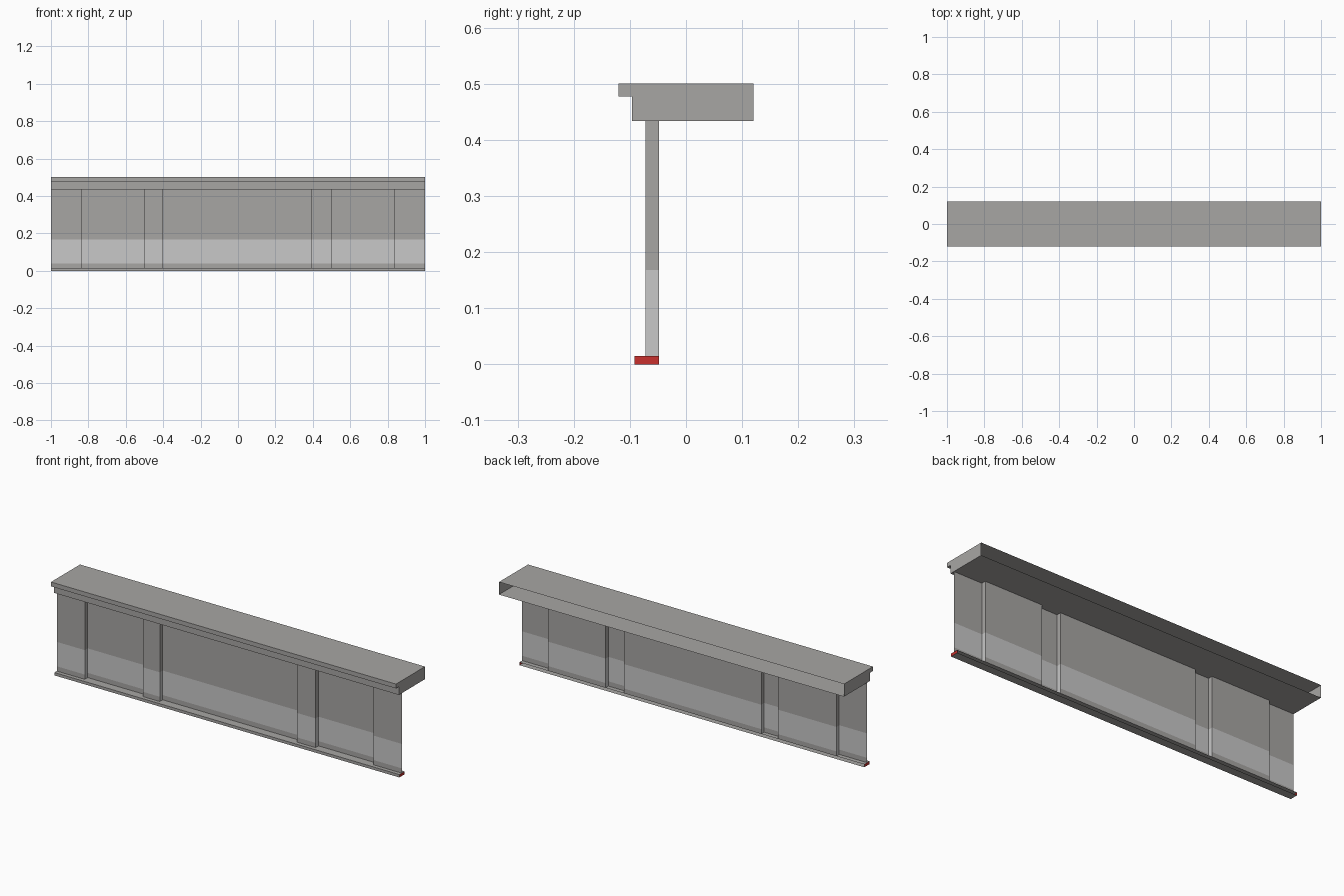
import bpy

if "Cube" in bpy.data.objects:
    bpy.data.objects.remove(bpy.data.objects["Cube"])


def material(name, rgb):
    m = bpy.data.materials.new(name)
    m.diffuse_color = (*rgb, 1)
    m.use_nodes = True
    m.node_tree.nodes["Principled BSDF"].inputs["Base Color"].default_value = m.diffuse_color
    return m


STONE = material("warm grey stone", (0.39, 0.38, 0.37))
PALE = material("pale grey", (0.58, 0.58, 0.58))
RED = material("red", (0.58, 0.03, 0.026))


def add_object(name, verts, faces, mats, indices):
    me = bpy.data.meshes.new(name)
    me.from_pydata(verts, [], faces)
    for m in mats:
        me.materials.append(m)
    for p, i in zip(me.polygons, indices):
        p.material_index = i
    me.update()
    ob = bpy.data.objects.new(name, me)
    bpy.context.collection.objects.link(ob)
    return ob


def moulding(name, profile, mats, cap_index):
    """Sweep a (y, z) profile along x; the back stays open, the ends are capped."""
    n = len(profile)
    verts = [(x, y, z) for x in (-1, 1) for y, z in profile]
    faces = [(i, i + 1, n + i + 1, n + i) for i in range(n - 1)]
    faces += [tuple(reversed(range(n))), tuple(range(n, 2 * n))]
    return add_object(name, verts, faces, mats, [0] * (n - 1) + [cap_index] * 2)


# Stepped cornice with an open back
moulding("cornice", [(0.12, 0.434), (-0.096, 0.434), (-0.096, 0.477),
                     (-0.12, 0.477), (-0.12, 0.5), (0.12, 0.5)][::1], [STONE], 0)

# Base strip with red ends
moulding("base_strip", [(-0.048, 0), (-0.092, 0), (-0.092, 0.015),
                        (-0.048, 0.015)], [STONE, RED], 1)

# Wall sheet that steps forward at the pilasters, in horizontal colour bands
FRONT, BACK = -0.072, -0.048
path = [(-1, FRONT)]
y = FRONT
for x in (-0.838, -0.5, -0.403, 0.392, 0.5, 0.835):
    path.append((x, y))
    y = BACK if y == FRONT else FRONT
    path.append((x, y))
path.append((1, y))

levels = [0.015, 0.04, 0.168, 0.434]
n = len(path)
verts = [(x, y, z) for z in levels for x, y in path]
faces, indices = [], []
for row in range(3):
    for i in range(n - 1):
        a = row * n + i
        faces.append((a, a + 1, a + n + 1, a + n))
        is_step = path[i][0] == path[i + 1][0]
        pale = row == 1 or (row == 0 and is_step)
        indices.append(1 if pale else 0)
add_object("wall_panels", verts, faces, [STONE, PALE], indices)
